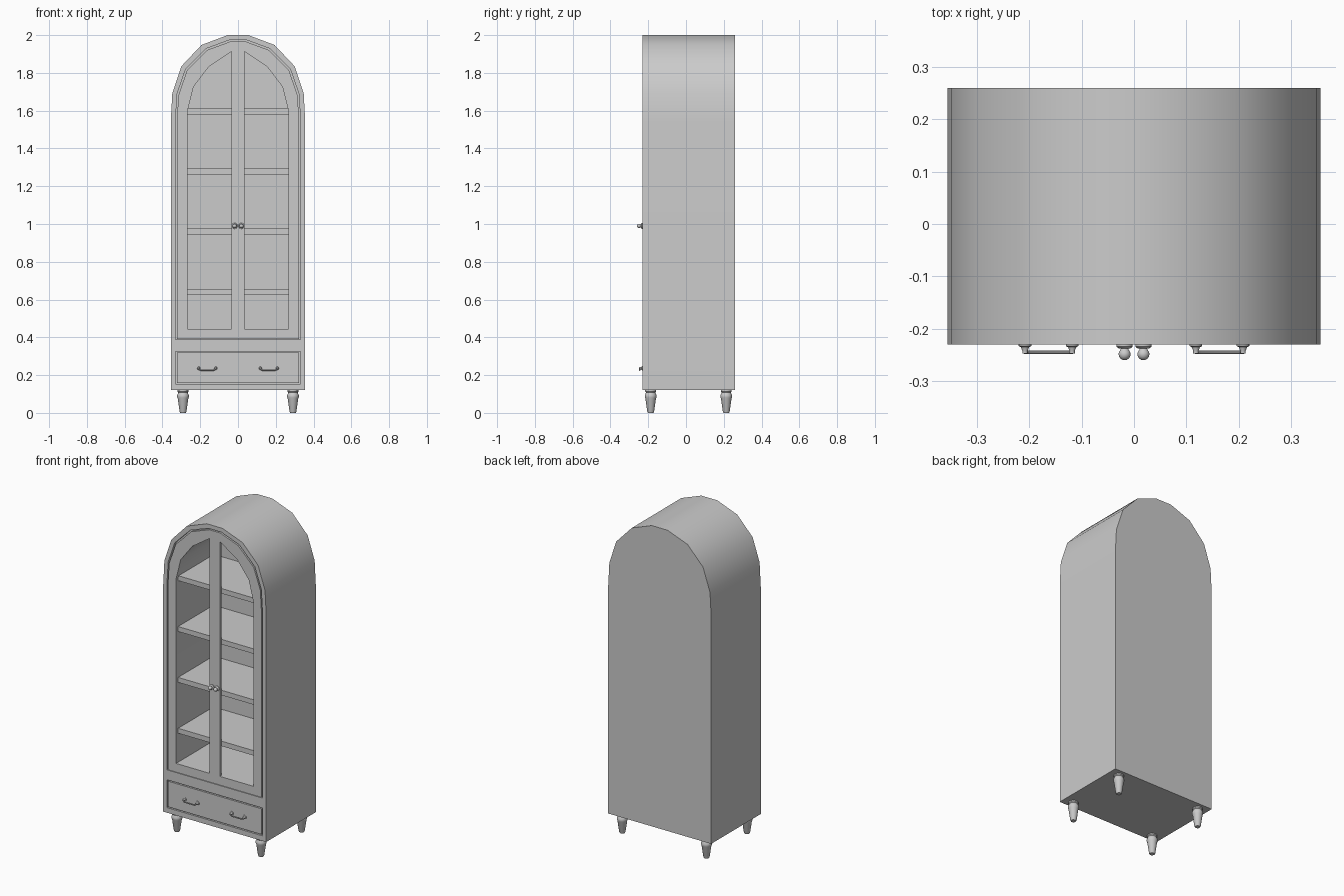
import bpy, bmesh, math
from mathutils import Matrix, Vector

if "Cube" in bpy.data.objects:
    bpy.data.objects.remove(bpy.data.objects["Cube"], do_unlink=True)

grey = bpy.data.materials.new("Cabinet grey")
grey.use_nodes = True
grey.diffuse_color = (0.6, 0.6, 0.6, 1)
grey.node_tree.nodes["Principled BSDF"].inputs["Base Color"].default_value = (0.6, 0.6, 0.6, 1)

FRONT, BACK = -0.23, 0.26


def finish(name, bm):
    bmesh.ops.recalc_face_normals(bm, faces=bm.faces)
    mesh = bpy.data.meshes.new(name)
    bm.to_mesh(mesh)
    bm.free()
    ob = bpy.data.objects.new(name, mesh)
    bpy.context.collection.objects.link(ob)
    mesh.materials.append(grey)
    return ob


def activate(ob):
    bpy.ops.object.select_all(action='DESELECT')
    ob.select_set(True)
    bpy.context.view_layer.objects.active = ob


def smooth(ob):
    activate(ob)
    bpy.ops.object.shade_smooth_by_angle(angle=math.radians(30))


def prism(name, points, y0, y1):
    """Front outline (x, z) extruded from y0 to y1."""
    bm = bmesh.new()
    face = bm.faces.new([bm.verts.new((x, y0, z)) for x, z in points])
    ext = bmesh.ops.extrude_face_region(bm, geom=[face])
    verts = [v for v in ext["geom"] if isinstance(v, bmesh.types.BMVert)]
    bmesh.ops.translate(bm, verts=verts, vec=(0, y1 - y0, 0))
    return finish(name, bm)


def mirrored(half):
    """Complete an outline from its +x half, listed bottom to top."""
    return half + [(-x, z) for x, z in reversed(half)]


def rect(x0, x1, z0, z1):
    return [(x0, z0), (x1, z0), (x1, z1), (x0, z1)]


def cut(ob, cutter):
    mod = ob.modifiers.new("Cut", 'BOOLEAN')
    mod.operation, mod.solver, mod.object = 'DIFFERENCE', 'EXACT', cutter
    activate(ob)
    bpy.ops.object.modifier_apply(modifier=mod.name)
    bpy.data.objects.remove(cutter, do_unlink=True)


def lathe(name, profile, origin, forward=False, steps=20):
    """Spin (radius, height) about z, or about -y when forward is set."""
    bm = bmesh.new()
    verts = [bm.verts.new((r, 0, h)) for r, h in profile]
    edges = [bm.edges.new(pair) for pair in zip(verts, verts[1:])]
    bmesh.ops.spin(bm, geom=verts + edges, axis=(0, 0, 1), cent=(0, 0, 0),
                   angle=math.tau, steps=steps)
    bmesh.ops.remove_doubles(bm, verts=bm.verts, dist=0.00005)
    turn = Matrix.Rotation(math.pi / 2, 4, 'X') if forward else Matrix()
    bm.transform(Matrix.Translation(Vector(origin)) @ turn)
    ob = finish(name, bm)
    smooth(ob)
    return ob


# Arched carcass with recesses for doors and drawer
body_half = [(0.356, 0.12), (0.356, 1.54), (0.348, 1.69), (0.30, 1.835), (0.193, 1.948), (0.055, 2.0)]
door_half = [(0.33, 0.388), (0.33, 1.56), (0.322, 1.69), (0.277, 1.82), (0.17, 1.928), (0.045, 1.974)]
pane_half = [(0.267, 0.445), (0.267, 1.6), (0.235, 1.727), (0.155, 1.832), (0.035, 1.913)]

carcass = prism("carcass", mirrored(body_half), FRONT, BACK)
cut(carcass, prism("door_recess", mirrored(door_half), FRONT - 0.05, FRONT + 0.018))
cut(carcass, prism("cavity", mirrored(pane_half), FRONT - 0.05, 0.14))
cut(carcass, prism("drawer_recess", rect(-0.33, 0.33, 0.152, 0.326), FRONT - 0.05, FRONT + 0.012))
smooth(carcass)

# Pair of doors with arched openings
gap = 0.007
leaf = [(x - gap, z - gap) for x, z in door_half]
leaf[0] = (0.33 - gap, 0.391)
doors = prism("doors", mirrored(leaf), FRONT, FRONT + 0.0185)
for s in (1, -1):
    pane = [(0.035, 0.445)] + pane_half
    cut(doors, prism("opening", [(s * x, z) for x, z in pane], FRONT - 0.05, FRONT + 0.05))
smooth(doors)

# Drawer front
prism("drawer_front", rect(-0.323, 0.323, 0.159, 0.319), FRONT, FRONT + 0.0125)

# Shelves
for i in range(4):
    top = 0.657 + i * 0.318
    prism("shelf_%d" % (i + 1), rect(-0.268, 0.268, top - 0.031, top), FRONT + 0.02, 0.141)

# Turned legs
leg = [(0, 0), (0.015, 0), (0.018, 0.006), (0.028, 0.076), (0.031, 0.083),
       (0.031, 0.094), (0.027, 0.102), (0.025, 0.108), (0.029, 0.113), (0.029, 0.121), (0, 0.121)]
for side, sx in (("left", 1), ("right", -1)):
    for end, y in (("front", -0.187), ("back", 0.213)):
        lathe("%s_%s_leg" % (end, side), leg, (sx * 0.291, y, 0))

# Door knobs
ball = [(0.0115 * math.sin(a), 0.0185 - 0.0115 * math.cos(a))
        for a in (math.pi * k / 8 for k in range(2, 9))]
knob = [(0, 0), (0.0155, 0), (0.0155, 0.004), (0.012, 0.007), (0.007, 0.008)] + ball
for side, sx in (("left", 1), ("right", -1)):
    lathe(side + "_knob", knob, (sx * 0.018, FRONT, 0.99), True)

# Drawer pulls: two posts and a drooping bar each
post = [(0, 0), (0.012, 0), (0.012, 0.003), (0.008, 0.005), (0.005, 0.012), (0.005, 0.017), (0, 0.018)]
for side, sx in (("left", 1), ("right", -1)):
    cx = sx * 0.163
    for d in (-0.045, 0.045):
        lathe(side + "_pull_post", post, (cx + d, FRONT, 0.237), True, 16)
    curve = bpy.data.curves.new(side + "_pull_bar", 'CURVE')
    curve.dimensions, curve.bevel_depth, curve.bevel_resolution = '3D', 0.0035, 2
    curve.use_fill_caps = True
    path = [(-0.045, 0.237), (-0.042, 0.23), (-0.035, 0.226), (0.035, 0.226), (0.042, 0.23), (0.045, 0.237)]
    spline = curve.splines.new('POLY')
    spline.points.add(len(path) - 1)
    for p, (x, z) in zip(spline.points, path):
        p.co = (cx + x, FRONT - 0.0145, z, 1)
    bar = bpy.data.objects.new(side + "_pull_bar", curve)
    bpy.context.collection.objects.link(bar)
    curve.materials.append(grey)
    activate(bar)
    bpy.ops.object.convert(target='MESH')
    smooth(bpy.context.object)
